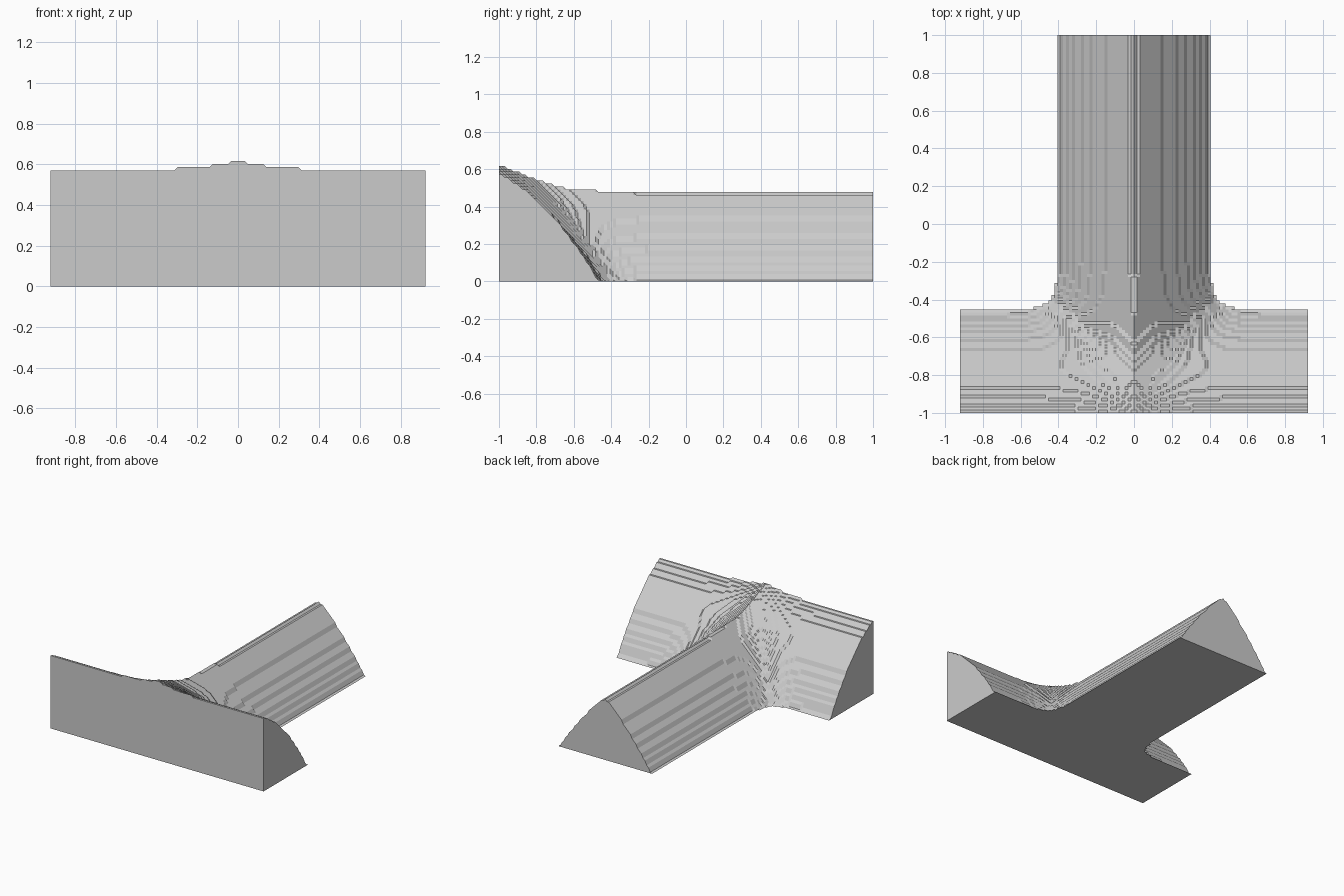
import bpy
import bmesh
import math

cube = bpy.data.objects.get("Cube")
if cube:
    bpy.data.objects.remove(cube, do_unlink=True)

STEP = 1 / 64           # size of one terrace
COLS, ROWS = 118, 128   # cells across and along
BLEND = 0.12            # softness of the join between the ridges


def surface(x, y):
    """Height where the half-ridge crossbar melts into the stem ridge."""
    d, a = y + 1, abs(x)
    bar = 0.575 - 0.48 * d - 1.12 * d * d
    stem = 0.482 - 0.84 * a - 0.94 * a * a
    gap = abs(bar - stem)
    return max(bar, stem) + BLEND * math.log1p(math.exp(-gap / BLEND))


def terrace(h):
    return (math.floor(h / STEP) + 0.5) * STEP if h > 0 else 0.0


# Terraced upper surface
bm = bmesh.new()
grid = []
for j in range(ROWS + 1):
    y = j * STEP - 1
    row = []
    for i in range(COLS + 1):
        x = (i - COLS / 2) * STEP
        row.append(bm.verts.new((x, y, terrace(surface(x, y)))))
    grid.append(row)
for j in range(ROWS):
    for i in range(COLS):
        quad = (grid[j][i], grid[j][i + 1], grid[j + 1][i + 1], grid[j + 1][i])
        if any(v.co.z > 0 for v in quad):
            bm.faces.new(quad)
bmesh.ops.delete(bm, geom=[v for v in bm.verts if not v.link_faces], context="VERTS")

# Walls and flat underside
result = bmesh.ops.extrude_face_region(bm, geom=bm.faces[:], use_keep_orig=True)
base = [g for g in result["geom"] if isinstance(g, bmesh.types.BMFace)]
for g in result["geom"]:
    if isinstance(g, bmesh.types.BMVert):
        g.co.z = 0
bmesh.ops.dissolve_faces(bm, faces=base, use_verts=False)
bmesh.ops.remove_doubles(bm, verts=bm.verts[:], dist=0.0001)
bmesh.ops.recalc_face_normals(bm, faces=bm.faces[:])

mesh = bpy.data.meshes.new("ridge_junction")
bm.to_mesh(mesh)
bm.free()
ridge = bpy.data.objects.new("ridge_junction", mesh)
bpy.context.collection.objects.link(ridge)

# Plain grey
grey = bpy.data.materials.new("plain_grey")
grey.use_nodes = True
colour = (0.6, 0.6, 0.6, 1)
grey.diffuse_color = colour
grey.node_tree.nodes["Principled BSDF"].inputs["Base Color"].default_value = colour
mesh.materials.append(grey)
